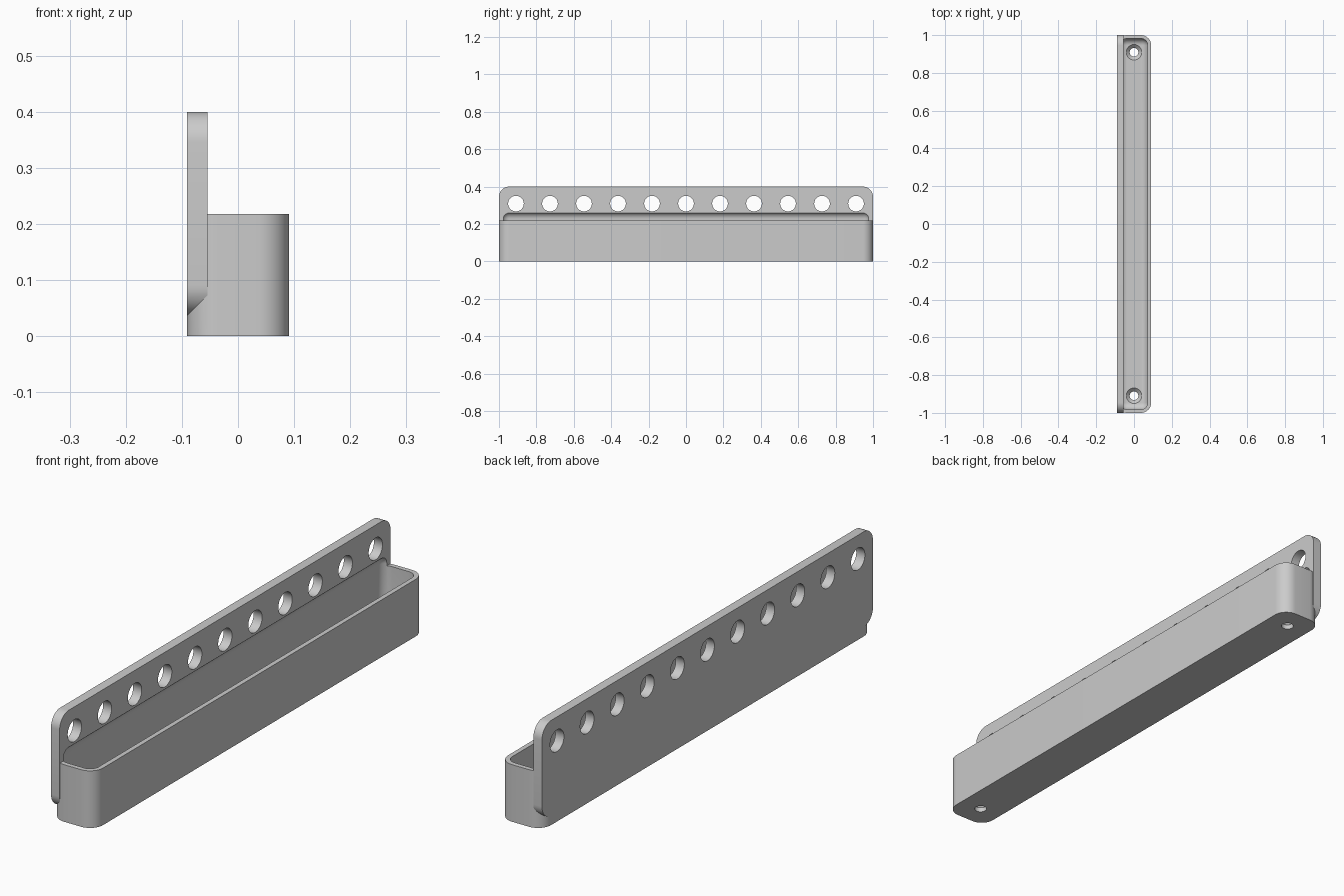
import bpy, bmesh, math
from mathutils import Matrix, Vector

U = 1 / 55  # one drawing unit in scene units

cube = bpy.data.objects.get("Cube")
if cube:
    bpy.data.objects.remove(cube, do_unlink=True)

grey = bpy.data.materials.new("plain_grey")
grey.use_nodes = True
colour = (0.6, 0.6, 0.6, 1)
grey.diffuse_color = colour
grey.node_tree.nodes["Principled BSDF"].inputs["Base Color"].default_value = colour


def finish(bm, name):
    bmesh.ops.recalc_face_normals(bm, faces=bm.faces)
    mesh = bpy.data.meshes.new(name)
    bm.to_mesh(mesh)
    bm.free()
    mesh.materials.append(grey)
    ob = bpy.data.objects.new(name, mesh)
    bpy.context.collection.objects.link(ob)
    return ob


def rounded_box(name, low, high, radius, axis=None):
    """Box with the edges along one axis rounded, or all edges if axis is None."""
    low, high = Vector(low) * U, Vector(high) * U
    bm = bmesh.new()
    bmesh.ops.create_cube(bm, size=1)
    for v in bm.verts:
        v.co = (low + high) / 2 + v.co * (high - low)
    edges = [e for e in bm.edges if axis is None
             or abs((e.verts[0].co - e.verts[1].co).normalized()[axis]) > 0.9]
    bmesh.ops.bevel(bm, geom=edges, offset=radius * U, segments=10,
                    profile=0.5, affect='EDGES')
    return finish(bm, name)


def add_cone(bm, centre, r1, r2, depth, turn=Matrix()):
    bmesh.ops.create_cone(bm, cap_ends=True, segments=48, radius1=r1 * U,
                          radius2=r2 * U, depth=depth * U,
                          matrix=Matrix.Translation(Vector(centre) * U) @ turn)


def combine(target, other, operation):
    mod = target.modifiers.new(operation.title(), 'BOOLEAN')
    mod.operation, mod.object, mod.solver = operation, other, 'EXACT'
    bpy.context.view_layer.objects.active = target
    bpy.ops.object.modifier_apply(modifier=mod.name)
    bpy.data.objects.remove(other, do_unlink=True)


# Tray body and the upright plate flush with its back
tray = rounded_box("holder_tray", (-5, -55, 0), (5, 55, 12), 3, axis=2)
plate = rounded_box("back_plate", (-5, -55, 2), (-3, 55, 22), 3, axis=0)
combine(tray, plate, 'UNION')

# Hollow with rounded edges, which also scoops into the plate
hollow = rounded_box("hollow_cutter", (-4, -54, 2), (4, 54, 14.5), 2)
combine(tray, hollow, 'DIFFERENCE')

# Row of holes through the plate
bm = bmesh.new()
for i in range(-5, 6):
    add_cone(bm, (-4, i * 10, 17), 2.3, 2.3, 6, Matrix.Rotation(math.pi / 2, 4, 'Y'))
combine(tray, finish(bm, "plate_hole_cutter"), 'DIFFERENCE')

# Countersunk screw holes in the floor
for radii, z, depth in (((1.25, 1.25), 1, 6), ((1, 2.75), 1.625, 1.75)):
    bm = bmesh.new()
    for y in (-50, 50):
        add_cone(bm, (0, y, z), *radii, depth)
    combine(tray, finish(bm, "screw_hole_cutter"), 'DIFFERENCE')

bpy.ops.object.select_all(action='DESELECT')
tray.select_set(True)
bpy.context.view_layer.objects.active = tray
bpy.ops.object.shade_smooth_by_angle(angle=math.radians(30))
